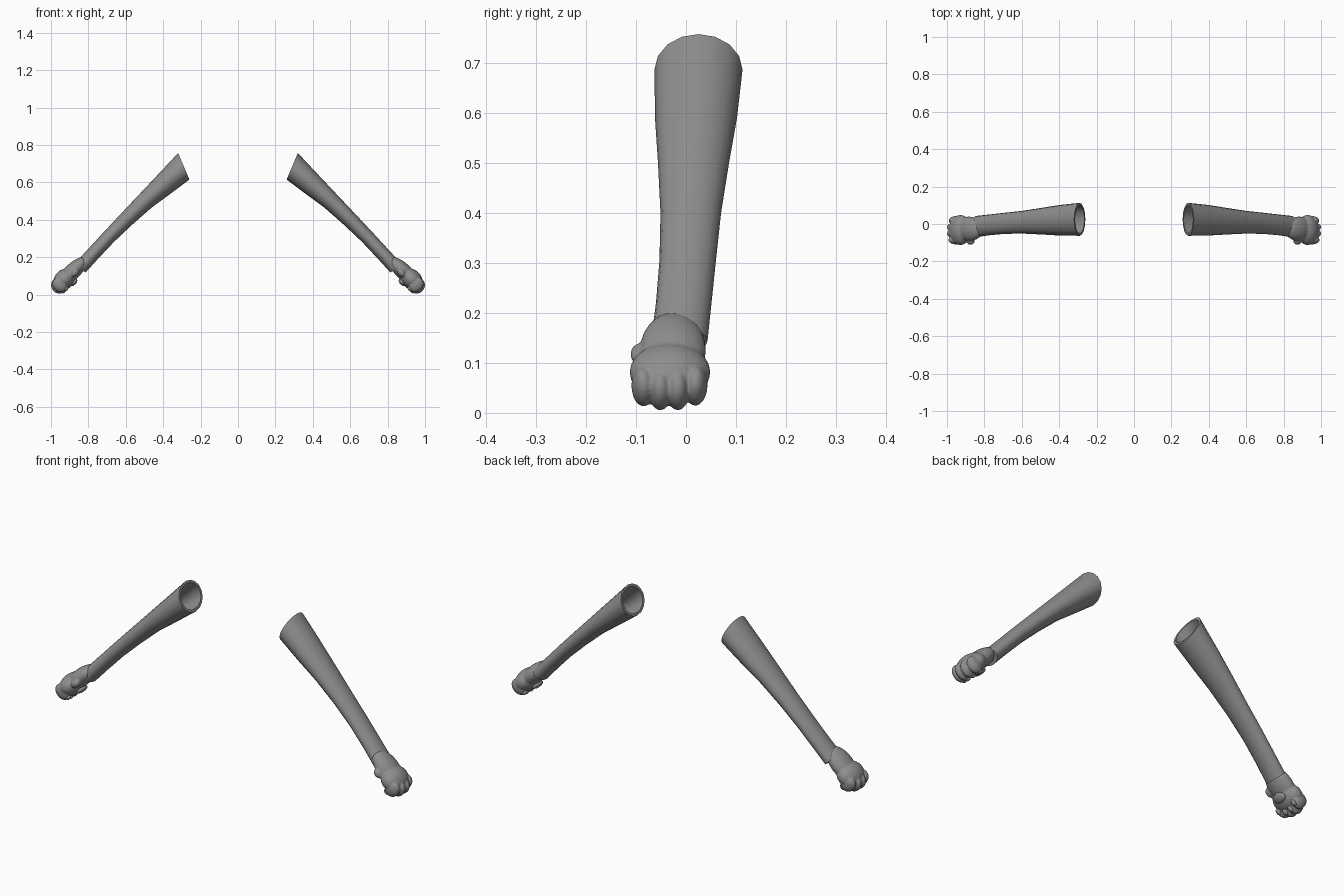
import bpy, bmesh, math
from mathutils import Matrix, Vector

if "Cube" in bpy.data.objects:
    bpy.data.objects.remove(bpy.data.objects["Cube"])

grey = bpy.data.materials.new("soft grey")
grey.diffuse_color = (0.27, 0.27, 0.27, 1)
grey.use_nodes = True
grey.node_tree.nodes["Principled BSDF"].inputs["Base Color"].default_value = grey.diffuse_color

# Paw frame: u runs along the limb to the toes, n points out of the palm
U = Vector((0.72, 0, -0.69)).normalized()
V = Vector((0, 1, 0))
N = U.cross(V)
if N.z > 0:
    N = -N
ORIGIN = Vector((0.93, -0.032, 0.08))


def finish(name, bm):
    bmesh.ops.recalc_face_normals(bm, faces=bm.faces)
    me = bpy.data.meshes.new(name)
    bm.to_mesh(me)
    bm.free()
    ob = bpy.data.objects.new(name, me)
    bpy.context.collection.objects.link(ob)
    me.materials.append(grey)
    for p in me.polygons:
        p.use_smooth = True
    return ob


def mirror(ob):
    ob.modifiers.new("mirror", 'MIRROR').use_axis[0] = True


def ellipsoid(bm, u, v, n, ru, rv, rn, turn=0.0):
    c = ORIGIN + U * u + V * v + N * n
    basis = Matrix((U, V, N)).transposed().to_4x4()
    m = Matrix.Translation(c) @ basis @ Matrix.Rotation(turn, 4, 'Z') @ Matrix.Diagonal((ru, rv, rn, 1))
    bmesh.ops.create_icosphere(bm, subdivisions=3, radius=1, matrix=m)


# Sleeve: upper x, z / lower x, z / y min, y max at each station
STATIONS = [
    (0.32, 0.757, 0.26, 0.615, -0.063, 0.113),
    (0.43, 0.640, 0.36, 0.540, -0.062, 0.102),
    (0.53, 0.534, 0.462, 0.465, -0.056, 0.086),
    (0.63, 0.428, 0.57, 0.370, -0.051, 0.070),
    (0.72, 0.332, 0.665, 0.280, -0.053, 0.060),
    (0.80, 0.245, 0.745, 0.195, -0.060, 0.051),
    (0.87, 0.170, 0.815, 0.118, -0.070, 0.043),
]
SIDES = 16


def ring(bm, st, wall=0.0):
    ux, uz, lx, lz, y0, y1 = st
    c = Vector(((ux + lx) / 2, (y0 + y1) / 2, (uz + lz) / 2))
    h = Vector((ux - lx, 0, uz - lz)) / 2
    a = h.normalized() * (h.length - wall)
    b = V * ((y1 - y0) / 2 - wall)
    return [bm.verts.new(c + a * math.sin(t) + b * math.cos(t))
            for t in (2 * math.pi * i / SIDES for i in range(SIDES))]


bm = bmesh.new()
rings = [ring(bm, s, 0.013) for s in reversed(STATIONS)] + [ring(bm, s) for s in STATIONS]
for r, q in zip(rings, rings[1:]):
    for i in range(SIDES):
        j = (i + 1) % SIDES
        bm.faces.new((r[i], r[j], q[j], q[i]))
bm.faces.new(rings[0])
bm.faces.new(rings[-1])
sleeve = finish("sleeve", bm)
bpy.context.view_layer.objects.active = sleeve
sleeve.select_set(True)
bpy.ops.object.shade_smooth_by_angle(angle=math.radians(50))
mirror(sleeve)

# Paw: wrist, body, four toes and thumb fused into one soft skin
bm = bmesh.new()
ellipsoid(bm, -0.065, 0.006, 0, 0.10, 0.066, 0.043)
ellipsoid(bm, -0.002, 0, 0, 0.066, 0.081, 0.052)
for v, u in ((-0.054, 0.036), (-0.020, 0.047), (0.016, 0.047), (0.052, 0.034)):
    ellipsoid(bm, u, v, 0.004, 0.036, 0.023, 0.043, v * 4 * -0.5)
ellipsoid(bm, -0.066, -0.058, 0.012, 0.026, 0.021, 0.019)
paw = finish("paw", bm)
rm = paw.modifiers.new("fuse", 'REMESH')
rm.mode = 'VOXEL'
rm.voxel_size = 0.004
rm.use_smooth_shade = True
sm = paw.modifiers.new("soften", 'SMOOTH')
sm.iterations = 4
mirror(paw)

# Pads: one broad palm pad and an oval under each toe
bm = bmesh.new()
ellipsoid(bm, -0.026, 0, 0.046, 0.025, 0.036, 0.014)
for v, u in ((-0.054, 0.026), (-0.020, 0.042), (0.016, 0.042), (0.052, 0.026)):
    ellipsoid(bm, u, v, 0.043, 0.016, 0.012, 0.010)
mirror(finish("paw_pads", bm))
